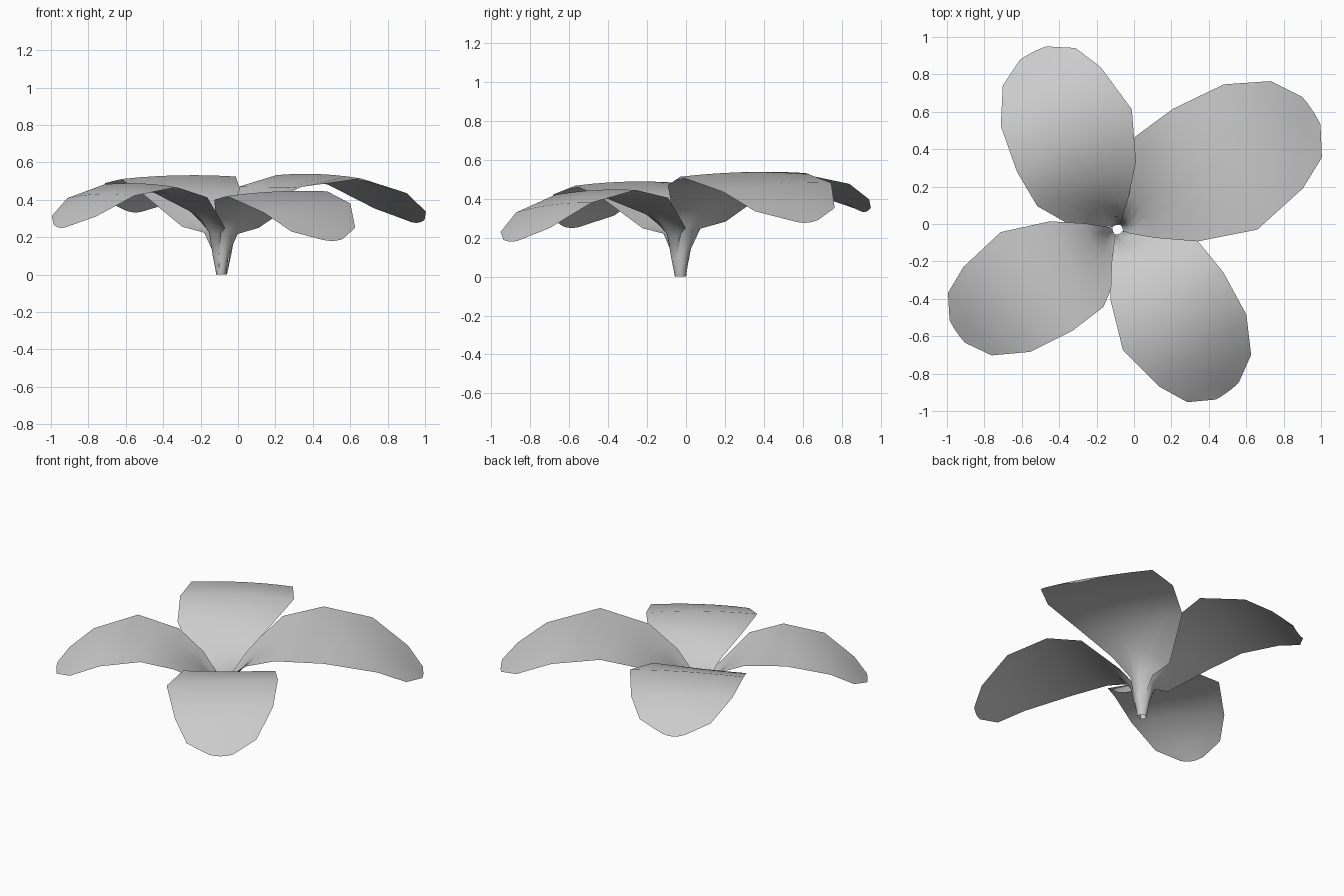
import bpy
from math import cos, sin, radians
from mathutils import Vector

cube = bpy.data.objects.get("Cube")
if cube:
    bpy.data.objects.remove(cube)

grey = bpy.data.materials.new("petal_grey")
grey.use_nodes = True
grey.diffuse_color = (0.6, 0.6, 0.6, 1)
grey.node_tree.nodes["Principled BSDF"].inputs["Base Color"].default_value = (0.6, 0.6, 0.6, 1)

# Petal rows from claw to tip: right edge, middle, left edge (outward, sideways, height)
ROWS = [
    ((0.02, -0.02, 0.00), (0.025, 0.00, 0.00), (0.02, 0.02, 0.00)),
    ((0.03, -0.03, 0.11), (0.05, 0.00, 0.10), (0.03, 0.03, 0.11)),
    ((0.05, -0.045, 0.23), (0.07, 0.01, 0.21), (0.04, 0.08, 0.22)),
    ((0.14, -0.11, 0.32), (0.15, 0.05, 0.31), (0.07, 0.19, 0.25)),
    ((0.31, -0.21, 0.40), (0.29, 0.07, 0.40), (0.26, 0.35, 0.405)),
    ((0.58, -0.28, 0.42), (0.53, 0.06, 0.445), (0.47, 0.39, 0.445)),
    ((0.85, -0.20, 0.33), (0.79, 0.08, 0.37), (0.73, 0.39, 0.38)),
    ((0.99, -0.11, 0.23), (0.96, 0.10, 0.25), (0.93, 0.31, 0.25)),
    ((1.05, 0.03, 0.19), (1.045, 0.105, 0.18), (1.03, 0.18, 0.19)),
]
BASE = Vector((-0.09, -0.03, 0))
COLUMNS = 6


def across(row, t):
    """Smooth curve through the right, middle and left points of a row."""
    a, b, c = (Vector(p) for p in row)
    return a * (1 - t) * (1 - 2 * t) + b * 4 * t * (1 - t) + c * t * (2 * t - 1)


def petal(name, angle, length, width, height, lift, roll):
    """lift raises the tip, roll lowers the left edge."""
    ca, sa = cos(radians(angle)), sin(radians(angle))
    verts, faces = [], []
    for row in ROWS:
        for i in range(COLUMNS + 1):
            u, v, z = across(row, i / COLUMNS)
            u, v = u * length, v * width
            z = z * height + (lift * u - roll * v) * min(1, z / 0.2)
            verts.append(BASE + Vector((u * ca - v * sa, u * sa + v * ca, z)))
    n = COLUMNS + 1
    for r in range(len(ROWS) - 1):
        for i in range(COLUMNS):
            k = r * n + i
            faces.append((k, k + n, k + n + 1, k + 1))
    mesh = bpy.data.meshes.new(name)
    mesh.from_pydata(verts, [], faces)
    mesh.materials.append(grey)
    mesh.shade_smooth()
    obj = bpy.data.objects.new(name, mesh)
    bpy.context.collection.objects.link(obj)


# Four overlapping petals around the claw
petal("petal_back_left", 25.7, 1.165, 1.16, 1.11, 0.07, 0.0)
petal("petal_back_right", 109.5, 1.0, 1.03, 1.0, 0.165, 0.03)
petal("petal_front_right", 206.8, 0.97, 0.96, 1.01, 0.08, 0.05)
petal("petal_front_left", 298.5, 1.0, 1.0, 1.0, 0.0, 0.0)
